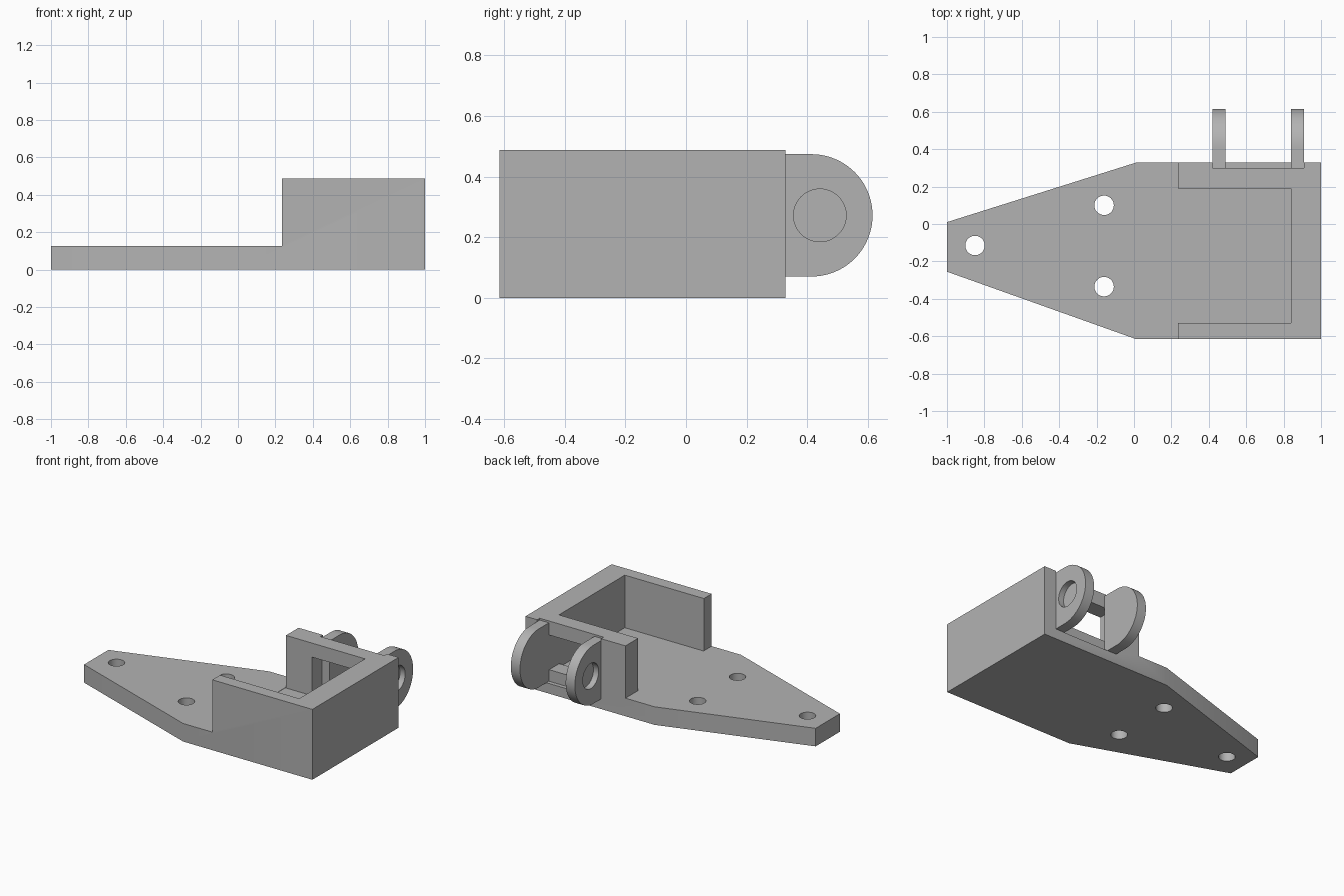
import bpy, bmesh, math

cube = bpy.data.objects.get("Cube")
if cube:
    bpy.data.objects.remove(cube, do_unlink=True)

grey = bpy.data.materials.new("plain grey")
grey.use_nodes = True
colour = (0.45, 0.45, 0.45, 1)
grey.diffuse_color = colour
grey.node_tree.nodes["Principled BSDF"].inputs["Base Color"].default_value = colour


def prism(name, outline, start, end, axis="z"):
    """Extrude an outline: (x, y) along z, or (y, z) along x."""
    bm = bmesh.new()
    place = (lambda p: (p[0], p[1], start)) if axis == "z" else (lambda p: (start, p[0], p[1]))
    face = bm.faces.new([bm.verts.new(place(p)) for p in outline])
    grown = bmesh.ops.extrude_face_region(bm, geom=[face])
    moved = [v for v in grown["geom"] if isinstance(v, bmesh.types.BMVert)]
    shift = end - start
    bmesh.ops.translate(bm, verts=moved, vec=(0, 0, shift) if axis == "z" else (shift, 0, 0))
    bmesh.ops.recalc_face_normals(bm, faces=bm.faces)
    mesh = bpy.data.meshes.new(name)
    bm.to_mesh(mesh)
    bm.free()
    mesh.materials.append(grey)
    obj = bpy.data.objects.new(name, mesh)
    bpy.context.collection.objects.link(obj)
    return obj


def box(name, x0, x1, y0, y1, z0, z1):
    return prism(name, [(x0, y0), (x1, y0), (x1, y1), (x0, y1)], z0, z1)


def arc(cx, cy, r, a0, a1, steps):
    angles = [math.radians(a0 + (a1 - a0) * i / steps) for i in range(steps + 1)]
    return [(cx + r * math.cos(a), cy + r * math.sin(a)) for a in angles]


def circle(cx, cy, r, steps=48):
    return arc(cx, cy, r, 0, 360, steps)[:-1]


def select(obj):
    bpy.ops.object.select_all(action="DESELECT")
    obj.select_set(True)
    bpy.context.view_layer.objects.active = obj


def cut(obj, cutter):
    cutter.hide_render = True
    mod = obj.modifiers.new("cut", "BOOLEAN")
    mod.operation = "DIFFERENCE"
    mod.solver = "EXACT"
    mod.object = cutter
    select(obj)
    bpy.ops.object.modifier_apply(modifier=mod.name)
    bpy.data.objects.remove(cutter, do_unlink=True)


def smooth(obj):
    select(obj)
    bpy.ops.object.shade_smooth_by_angle(angle=math.radians(30))


# Tapered mounting plate with a three-walled housing, carved from one block
TOP, FLOOR = 0.487, 0.125
body = prism("bracket_body", [(-1, -0.255), (0.01, -0.615), (1, -0.615),
                              (1, 0.328), (0.01, 0.328), (-1, 0.01)], 0, TOP)
cut(body, box("plate_cutter", -2, 0.234, -1, 1, FLOOR, 1))
cut(body, box("pocket_cutter", 0.23, 0.84, -0.53, 0.19, FLOOR - 0.002, 1))

# Shallow recess for the lugs, and the window behind it
cut(body, box("recess_cutter", 0.42, 0.91, 0.3, 0.5, 0.07, 1))
cut(body, box("window_cutter", 0.433, 0.838, 0.15, 0.4, 0.15, 0.39))

# Screw holes
for x, y in [(-0.85, -0.115), (-0.16, 0.1), (-0.16, -0.335)]:
    cut(body, prism("screw_cutter", circle(x, y, 0.052), -0.1, 0.3))
smooth(body)

# Hinge lugs, each with a blind hole in its outer face
MID = 0.272
lug_outline = [(0.3, 0.07)] + arc(0.414, MID, 0.202, -90, 90, 40) + [(0.3, MID + 0.202)]
for name, x0, x1, hole in [("right_lug", 0.42, 0.49, (0.3, 0.46)),
                           ("left_lug", 0.84, 0.91, (0.87, 1.1))]:
    lug = prism(name, lug_outline, x0, x1, "x")
    cut(lug, prism("pin_cutter", circle(0.442, MID, 0.087), *hole, "x"))
    smooth(lug)
